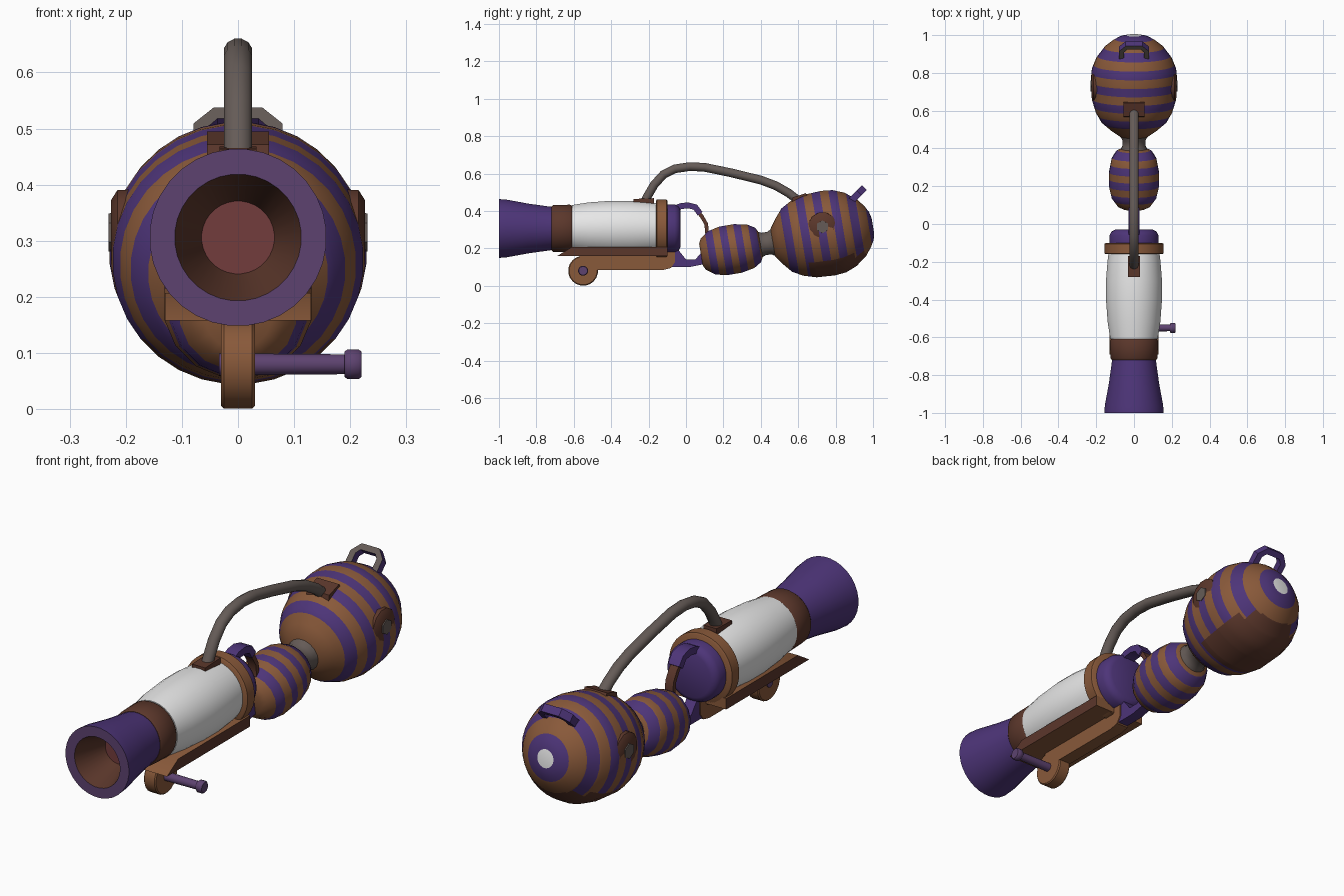
import bpy, bmesh
from math import sin, cos, pi, radians
from mathutils import Matrix, Vector

cube = bpy.data.objects.get("Cube")
if cube:
    bpy.data.objects.remove(cube)


def material(name, rgb):
    m = bpy.data.materials.new(name)
    m.use_nodes = True
    m.diffuse_color = (*rgb, 1)
    node = m.node_tree.nodes["Principled BSDF"]
    node.inputs["Base Color"].default_value = (*rgb, 1)
    return m


MATS = [material("purple", (0.075, 0.035, 0.19)),
        material("plum", (0.11, 0.055, 0.16)),
        material("copper brown", (0.25, 0.10, 0.042)),
        material("dark brown", (0.105, 0.038, 0.024)),
        material("white", (0.85, 0.85, 0.85)),
        material("grey", (0.13, 0.105, 0.095)),
        material("dull red", (0.17, 0.045, 0.045))]
PURPLE, PLUM, COPPER, BROWN, WHITE, GREY, RED = range(len(MATS))


def finish(name, bm, color, matrix=Matrix(), angle=40):
    """Colour faces by constant or by rule, then shade smooth with sharp edges."""
    bmesh.ops.recalc_face_normals(bm, faces=bm.faces)
    for f in bm.faces:
        f.smooth = True
        f.material_index = color(f) if callable(color) else color
    bm.transform(matrix)
    me = bpy.data.meshes.new(name)
    bm.to_mesh(me)
    bm.free()
    for m in MATS:
        me.materials.append(m)
    me.set_sharp_from_angle(angle=radians(angle))
    ob = bpy.data.objects.new(name, me)
    bpy.context.collection.objects.link(ob)
    return ob


def lathe(name, profile, color, matrix=Matrix(), n=32, breaks=(), angle=40):
    """Revolve (s, r) points around +y; breaks add loops at colour borders."""
    pts = []
    for (s0, r0), (s1, r1) in zip(profile, profile[1:]):
        pts.append((s0, r0))
        for b in sorted(breaks):
            if s0 < b < s1:
                pts.append((b, r0 + (r1 - r0) * (b - s0) / (s1 - s0)))
    pts.append(profile[-1])
    bm = bmesh.new()
    rings = []
    for s, r in pts:
        rings.append([bm.verts.new((r * cos(2 * pi * (i + .5) / n), s,
                                    r * sin(2 * pi * (i + .5) / n))) for i in range(n)])
    for a, b in zip(rings, rings[1:]):
        for i in range(n):
            j = (i + 1) % n
            bm.faces.new((a[i], a[j], b[j], b[i]))
    bm.faces.new(rings[0])
    bm.faces.new(rings[-1])
    return finish(name, bm, color, matrix, angle)


def sweep(name, path, wide, thick, color, n=4, matrix=Matrix()):
    """Sweep a box or round section along a path in the yz plane."""
    bm = bmesh.new()
    pts = [Vector((0, *p)) for p in path]
    side = Vector((1, 0, 0))
    rings = []
    k = 2 ** .5 if n == 4 else 1
    for i, p in enumerate(pts):
        t = (pts[min(i + 1, len(pts) - 1)] - pts[max(i - 1, 0)]).normalized()
        up = side.cross(t)
        ring = []
        for j in range(n):
            a = 2 * pi * (j + .5) / n
            ring.append(bm.verts.new(p + k * (side * wide * cos(a) + up * thick * sin(a))))
        rings.append(ring)
    for a, b in zip(rings, rings[1:]):
        for i in range(n):
            j = (i + 1) % n
            bm.faces.new((a[i], a[j], b[j], b[i]))
    bm.faces.new(rings[0])
    bm.faces.new(rings[-1])
    return finish(name, bm, color, matrix)


def prism(name, outline, half, color):
    """Extrude a yz outline across x."""
    bm = bmesh.new()
    f = bm.faces.new([bm.verts.new((-half, *p)) for p in outline])
    ext = bmesh.ops.extrude_face_region(bm, geom=[f])
    verts = [v for v in ext["geom"] if isinstance(v, bmesh.types.BMVert)]
    bmesh.ops.translate(bm, verts=verts, vec=(2 * half, 0, 0))
    return finish(name, bm, color)


# Barrel: flared muzzle, band, white chamber, collar and cap
BARREL = Matrix.Translation((0, 0, .306))


def muzzle_color(f):
    c = f.calc_center_median()
    if len(f.verts) > 4:
        return RED if c.y < -.8 else PURPLE
    if f.normal.y < -.95:
        return PLUM
    inner = c.y < -.8 and Vector((c.x, 0, c.z)).length < .1
    return BROWN if inner else PURPLE


lathe("muzzle", [(-.85, .065), (-1, .113), (-1, .158), (-.96, .155), (-.84, .133), (-.71, .115)],
      muzzle_color, BARREL)
lathe("front_band", [(-.72, .118), (-.71, .125), (-.62, .128), (-.61, .122)], BROWN, BARREL)
lathe("chamber", [(-.61, .126), (-.52, .14), (-.4, .149), (-.3, .149), (-.2, .141), (-.15, .135)],
      WHITE, BARREL)
lathe("rear_collar", [(-.16, .15), (-.155, .157), (-.105, .157), (-.1, .15)], COPPER, BARREL)
lathe("rear_cap", [(-.1, .13), (-.06, .13), (-.04, .12), (-.03, .1)], PURPLE, BARREL)

# Tray and rail below the barrel
prism("tray", [(-.69, .158), (-.61, .207), (-.1, .207), (-.1, .158)], .13,
      lambda f: BROWN if abs(f.normal.x) > .5 else COPPER)
prism("rail", [(-.57, .085), (-.12, .085), (-.08, .095), (-.06, .125), (-.06, .18),
               (-.1, .2), (-.16, .16), (-.57, .16)], .03, COPPER)
SIDEWAYS = Matrix.Translation((0, -.55, .08)) @ Matrix.Rotation(-pi / 2, 4, 'Z')
lathe("roller", [(-.03, .075), (-.025, .08), (.025, .08), (.03, .075)], COPPER, SIDEWAYS, 20)
lathe("side_pin", [(-.034, .02), (.19, .018), (.19, .023), (.195, .027), (.215, .027), (.22, .023)],
      PLUM, SIDEWAYS, 16)

# Linkage between barrel and grip
prism("lower_strut", [(-.1, .1), (.02, .1), (.12, .12), (.12, .2), (.08, .175), (.05, .14),
                      (.0, .14), (-.04, .19), (-.07, .19)], .025, PURPLE)
sweep("upper_hook", [(-.06, .41), (-.03, .425), (.01, .43), (.05, .42), (.075, .385)],
      .028, .016, PURPLE)
sweep("guard_strip", [(.06, .4), (.085, .37), (.108, .33), (.113, .28), (.1, .23), (.085, .19)],
      .02, .01, BROWN)

# Striped grip, neck and tank share one tilted axis
TILT = Matrix.Translation((0, .08, .166)) @ Matrix.Rotation(.168, 4, 'X')


def stripes(start, period, width, count):
    return [(start + period * i, start + period * i + width) for i in range(count)]


def striped(bands):
    def rule(f):
        c = f.calc_center_median()
        if len(f.verts) > 4 and c.y > .9:
            return WHITE
        if .56 < c.y < .87 and c.z < -.14:
            return BROWN
        return PURPLE if any(a < c.y < b for a, b in bands) else COPPER
    return rule


grip_bands = stripes(.04, .078, .04, 4)
lathe("grip", [(0, .06), (.012, .085), (.06, .12), (.12, .134), (.2, .134), (.27, .12),
               (.31, .095), (.325, .065)],
      striped(grip_bands), TILT, 16, [b for p in grip_bands for b in p], 60)
lathe("neck", [(.31, .075), (.34, .062), (.37, .062), (.41, .085)], GREY, TILT, 16)
tank_bands = stripes(.455, .091, .045, 6)
lathe("tank", [(.39, .075), (.425, .125), (.465, .172), (.52, .203), (.59, .224), (.69, .23),
               (.75, .224), (.81, .2), (.87, .155), (.905, .11), (.924, .075), (.932, .04)],
      striped(tank_bands), TILT, 32, [b for p in tank_bands for b in p] + [.56, .87], 60)

# Side plates with studs, mirrored
for sx, word in ((1, "left"), (-1, "right")):
    m = Matrix.Translation((0, .73, .315)) @ Matrix.Rotation(-sx * pi / 2, 4, 'Z')
    lathe(word + "_plate", [(.17, .08), (.215, .078), (.226, .06)], BROWN, m, 12)
    lathe(word + "_stud", [(.2, .036), (.231, .034)], GREY, m, 6)

# Hose with its two seats
sweep("hose", [(-.225, .44), (-.205, .48), (-.17, .54), (-.12, .595), (-.06, .625), (.02, .637),
               (.1, .633), (.24, .604), (.4, .565), (.48, .535), (.55, .495), (.62, .44)],
      .026, .024, GREY, 12)
prism("hose_front_seat", [(-.28, .44), (-.28, .464), (-.17, .468), (-.17, .44)], .033, BROWN)
prism("hose_rear_seat", [(.56, .42), (.57, .472), (.64, .495), (.66, .46)], .055, BROWN)

# Rear carry loop, leaning back
LOOP = (Matrix.Translation((0, .885, .455)) @ Matrix.Rotation(-pi / 4, 4, 'X')
        @ Matrix.Rotation(-pi / 2, 4, 'Z'))
sweep("carry_loop", [(-.066, -.03), (-.066, .055), (-.04, .085), (.04, .085), (.066, .055),
                     (.066, -.03)],
      .018, .014, lambda f: GREY if f.normal.x > .5 else PURPLE, 4, LOOP)
